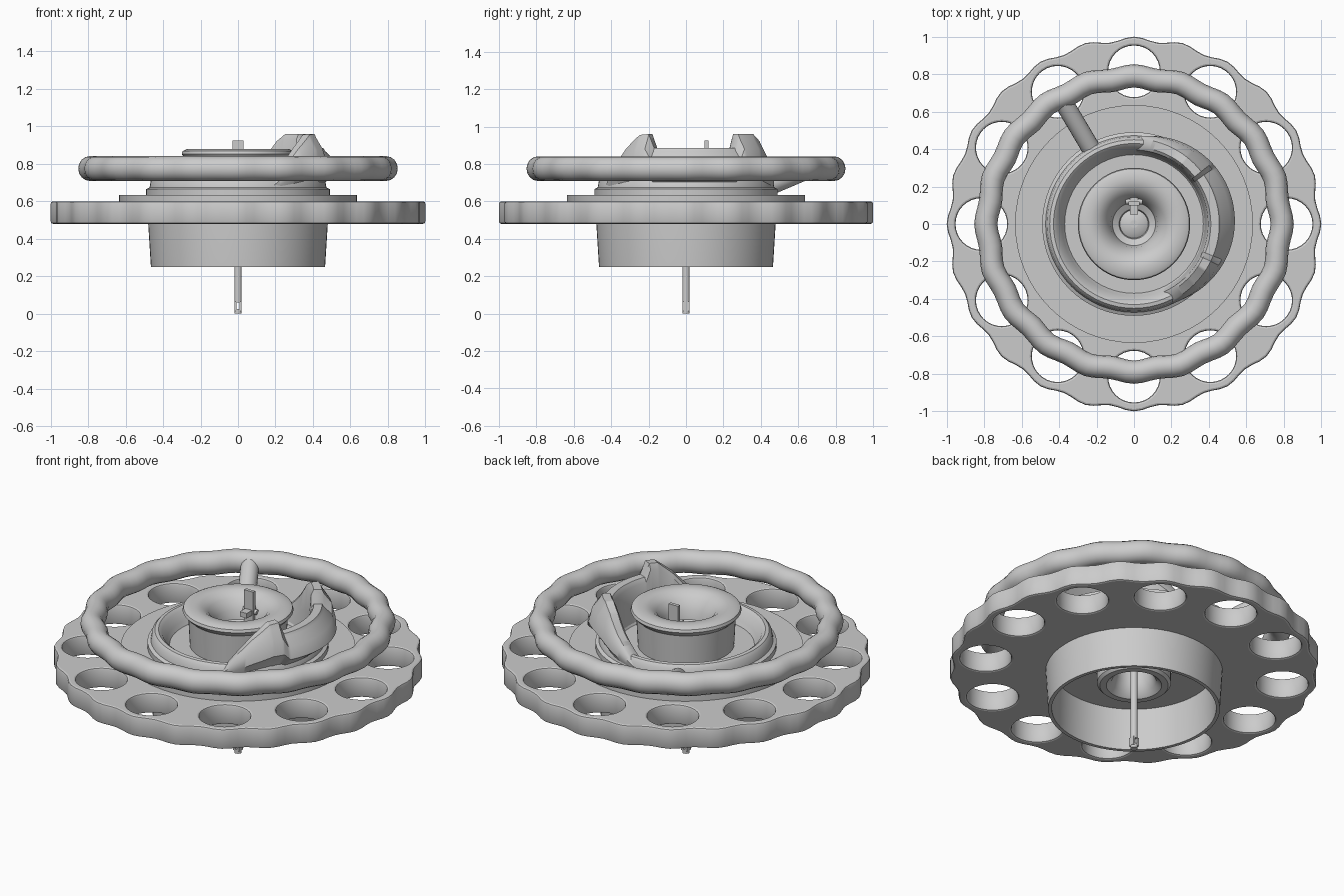
import bpy, bmesh, math
from mathutils import Vector

if "Cube" in bpy.data.objects:
    bpy.data.objects.remove(bpy.data.objects["Cube"])

grey = bpy.data.materials.new("light_grey")
grey.diffuse_color = (0.6, 0.6, 0.6, 1)
grey.use_nodes = True
grey.node_tree.nodes["Principled BSDF"].inputs["Base Color"].default_value = grey.diffuse_color


def finish(obj, angle=35):
    obj.data.materials.clear()
    obj.data.materials.append(grey)
    bpy.ops.object.select_all(action='DESELECT')
    obj.select_set(True)
    bpy.context.view_layer.objects.active = obj
    bpy.ops.object.shade_smooth_by_angle(angle=math.radians(angle))
    return obj


def grid_mesh(name, rows, close_u=True, close_v=True, caps=False, angle=35):
    """Skin a list of cross-section loops."""
    bm = bmesh.new()
    vs = [[bm.verts.new(p) for p in row] for row in rows]
    n, m = len(vs), len(vs[0])
    for i in range(n if close_u else n - 1):
        for j in range(m if close_v else m - 1):
            a, b = vs[i], vs[(i + 1) % n]
            k = (j + 1) % m
            bm.faces.new((a[j], b[j], b[k], a[k]))
    if caps:
        bm.faces.new(vs[0])
        bm.faces.new(vs[-1][::-1])
    bmesh.ops.remove_doubles(bm, verts=bm.verts, dist=1e-5)
    bmesh.ops.recalc_face_normals(bm, faces=bm.faces)
    me = bpy.data.meshes.new(name)
    bm.to_mesh(me)
    bm.free()
    obj = bpy.data.objects.new(name, me)
    bpy.context.collection.objects.link(obj)
    return finish(obj, angle)


def polar(r, a, z):
    return (r * math.cos(a), r * math.sin(a), z)


def lathe(name, profile, seg=64, closed=True):
    rows = [[polar(r, 2 * math.pi * i / seg, z) for r, z in profile] for i in range(seg)]
    return grid_mesh(name, rows, True, closed)


def box(name, center, size):
    bpy.ops.mesh.primitive_cube_add(size=1, location=center)
    obj = bpy.context.object
    obj.name = name
    obj.scale = size
    return finish(obj)


def rod(name, p, q, r, seg=20):
    p, q = Vector(p), Vector(q)
    bpy.ops.mesh.primitive_cylinder_add(vertices=seg, radius=r, depth=(q - p).length,
                                        location=(p + q) / 2)
    obj = bpy.context.object
    obj.name = name
    obj.rotation_euler = (q - p).to_track_quat('Z', 'Y').to_euler()
    return finish(obj)


# perforated disc: wavy outline, twelve round holes, open centre
curve = bpy.data.curves.new("perforated_disc", 'CURVE')
curve.dimensions = '2D'
curve.fill_mode = 'BOTH'
curve.extrude = 0.048
curve.bevel_depth = 0.012
curve.bevel_resolution = 1
curve.offset = -0.012


def loop(cx, cy, radius, n):
    s = curve.splines.new('POLY')
    s.points.add(n - 1)
    s.use_cyclic_u = True
    for i, p in enumerate(s.points):
        a = 2 * math.pi * i / n
        r = radius(a)
        p.co = (cx + r * math.cos(a), cy + r * math.sin(a), 0, 1)


loop(0, 0, lambda a: 0.988 + 0.012 * math.cos(24 * a), 144)
loop(0, 0, lambda a: 0.45, 64)
for k in range(12):
    a = math.radians(30 * k)
    loop(0.815 * math.cos(a), 0.815 * math.sin(a), lambda t: 0.138, 32)
disc = bpy.data.objects.new("perforated_disc", curve)
bpy.context.collection.objects.link(disc)
disc.location.z = 0.54
disc.select_set(True)
bpy.context.view_layer.objects.active = disc
bpy.ops.object.convert(target='MESH')
finish(bpy.context.object)

# handwheel rim with gentle grip lumps
rows = []
for i in range(120):
    a = 2 * math.pi * i / 120
    R = 0.783 + 0.008 * math.cos(20 * a)
    rows.append([polar(R + 0.062 * math.cos(t), a, 0.775 + 0.066 * math.sin(t))
                 for t in [2 * math.pi * j / 16 for j in range(16)]])
grid_mesh("handwheel_rim", rows, angle=60)

# spoke rising from the collar to the rim
rod("spoke", (-0.21, 0.37, 0.65), (-0.385, 0.665, 0.775), 0.05)

# flange plate and collar with an annular groove
lathe("flange_plate", [(0.2, 0.6), (0.635, 0.6), (0.635, 0.635), (0.2, 0.635)])
lathe("collar", [(0.24, 0.62), (0.49, 0.62), (0.49, 0.665), (0.472, 0.675), (0.465, 0.715),
                 (0.45, 0.732), (0.43, 0.735), (0.41, 0.72), (0.385, 0.67), (0.37, 0.645),
                 (0.24, 0.645)])

# drum open at the bottom
lathe("drum", [(0.21, 0.5), (0.44, 0.5), (0.445, 0.25), (0.465, 0.25), (0.48, 0.49),
               (0.48, 0.56), (0.21, 0.56)])

# central hub with dished cap and hollow underside
lathe("hub", [(0, 0.72), (0.05, 0.715), (0.075, 0.70), (0.08, 0.72), (0.115, 0.74),
              (0.125, 0.79), (0.16, 0.845), (0.20, 0.875), (0.235, 0.88), (0.275, 0.878),
              (0.295, 0.868), (0.30, 0.852), (0.29, 0.838), (0.27, 0.82), (0.26, 0.63),
              (0.2, 0.56), (0.2, 0.41), (0.185, 0.395), (0.15, 0.395), (0.12, 0.42),
              (0.10, 0.48), (0.10, 0.60), (0, 0.60)], closed=False)

# guard wall on one side: ramps up to two peaks with a lower run between
heights = [(-66, 0.70), (-55, 0.80), (-45, 0.88), (-33, 0.955), (-26, 0.96), (-22, 0.885),
           (35, 0.885), (38, 0.96), (52, 0.96), (60, 0.92), (70, 0.83), (88, 0.70)]


def height(d):
    for (a, h), (b, g) in zip(heights, heights[1:]):
        if a <= d <= b:
            return h + (g - h) * (d - a) / (b - a)


rows = []
for d in range(-66, 89):
    a, h = math.radians(d), height(d)
    swell = math.sin(math.pi * (d + 66) / 154)
    f = lambda k: 0.64 + (h - 0.64) * k
    rows.append([polar(r, a, z) for r, z in (
        (0.375, 0.64), (0.46, 0.64), (0.465, f(0.25)), (0.465 + 0.075 * swell, f(0.48)),
        (0.47 + 0.045 * swell, f(0.75)), (0.465, f(0.93)), (0.455, h), (0.41, h),
        (0.395, f(0.9)), (0.385, f(0.5)))])
grid_mesh("guard_wall", rows, close_u=False, caps=True)

# stem with a slotted lower end
rod("stem", (0, 0, 0.06), (0, 0, 0.72), 0.02)
for s in (-1, 1):
    box("stem_prong", (s * 0.0135, 0, 0.04), (0.013, 0.036, 0.05))
rod("stem_tip", (0, 0, 0), (0, 0, 0.025), 0.02)

# small latch inside the dished cap
box("latch_tab", (0, 0.11, 0.825), (0.06, 0.02, 0.20))
box("latch_arm", (0, 0.135, 0.80), (0.045, 0.17, 0.03))
box("latch_foot", (0, 0.2, 0.825), (0.10, 0.04, 0.05))
rod("latch_pin", (-0.045, 0.12, 0.80), (0.045, 0.12, 0.80), 0.015, 12)
